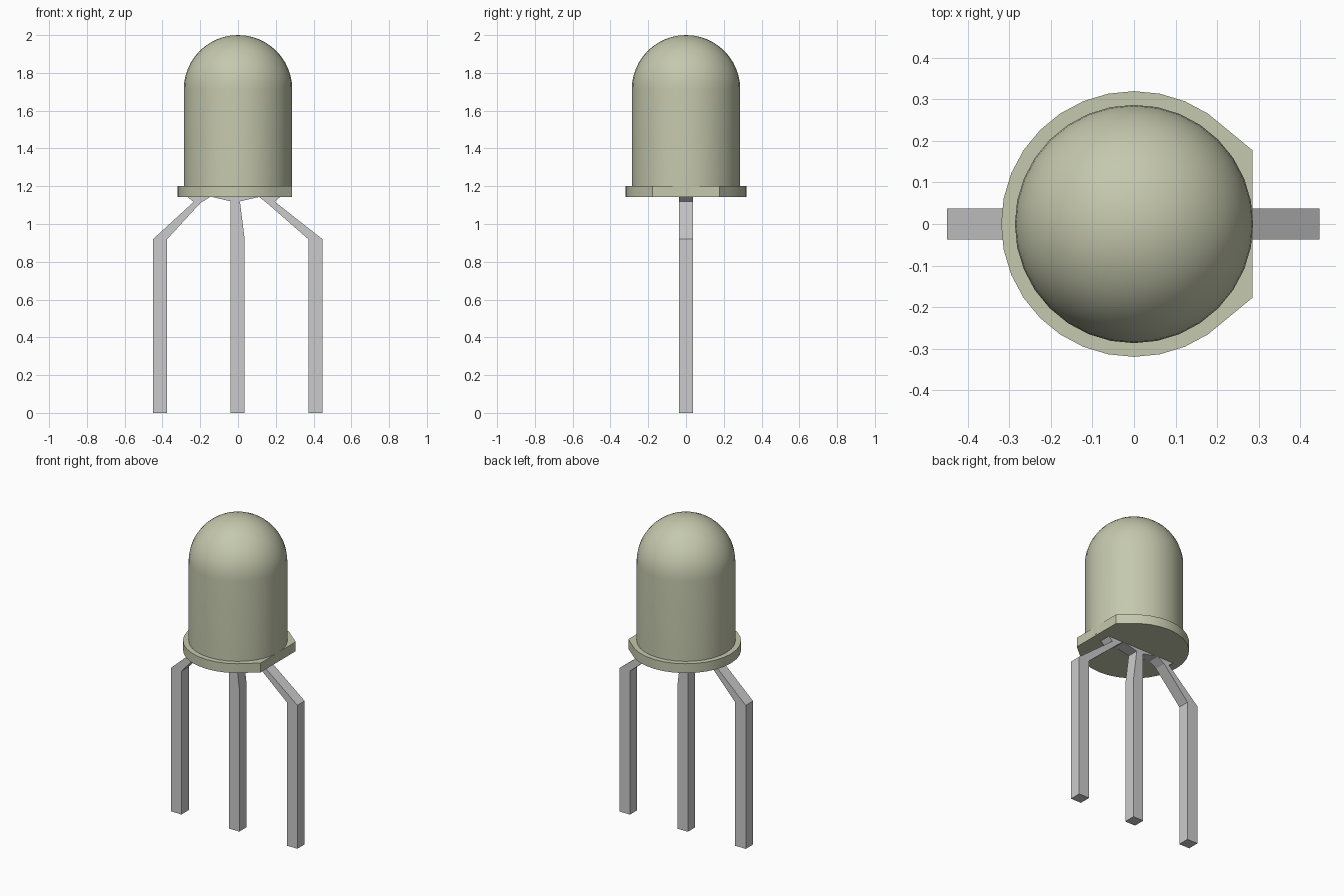
import bpy, bmesh, math

cube = bpy.data.objects.get("Cube")
if cube:
    bpy.data.objects.remove(cube, do_unlink=True)


def material(name, colour):
    mat = bpy.data.materials.new(name)
    mat.use_nodes = True
    mat.diffuse_color = colour
    mat.node_tree.nodes["Principled BSDF"].inputs["Base Color"].default_value = colour
    return mat


LENS = material("milky green plastic", (0.56, 0.58, 0.42, 1))
METAL = material("grey metal", (0.6, 0.6, 0.6, 1))
SIDES = 32


def finish(name, bm, mat, smooth=False):
    bmesh.ops.recalc_face_normals(bm, faces=bm.faces)
    mesh = bpy.data.meshes.new(name)
    bm.to_mesh(mesh)
    bm.free()
    mesh.materials.append(mat)
    obj = bpy.data.objects.new(name, mesh)
    bpy.context.collection.objects.link(obj)
    if smooth:
        bpy.ops.object.select_all(action="DESELECT")
        obj.select_set(True)
        bpy.context.view_layer.objects.active = obj
        bpy.ops.object.shade_smooth_by_angle(angle=math.radians(30))
    return obj


def prism(name, points, direction, mat, smooth=False):
    """Extrude a closed outline along a direction."""
    bm = bmesh.new()
    face = bm.faces.new([bm.verts.new(p) for p in points])
    new = bmesh.ops.extrude_face_region(bm, geom=[face])["geom"]
    verts = [g for g in new if isinstance(g, bmesh.types.BMVert)]
    bmesh.ops.translate(bm, vec=direction, verts=verts)
    return finish(name, bm, mat, smooth)


# Bulb: straight wall with a hemispherical cap, spun around z
RADIUS, SHOULDER, TOP = 0.287, 1.714, 2.0
profile = [(0, 1.15), (RADIUS, 1.15), (RADIUS, SHOULDER)]
STEPS = 12
for i in range(1, STEPS + 1):
    a = math.pi / 2 * i / STEPS
    profile.append((RADIUS * math.cos(a), SHOULDER + (TOP - SHOULDER) * math.sin(a)))
bm = bmesh.new()
verts = [bm.verts.new((r, 0, z)) for r, z in profile]
edges = [bm.edges.new(pair) for pair in zip(verts, verts[1:])]
bmesh.ops.spin(bm, geom=verts + edges, axis=(0, 0, 1), cent=(0, 0, 0),
               angle=2 * math.pi, steps=SIDES)
bmesh.ops.remove_doubles(bm, verts=bm.verts, dist=0.0005)
finish("bulb", bm, LENS, smooth=True)

# Flange: round disc whose +x vertices are pulled onto a flat
outline = []
for i in range(SIDES):
    a = 2 * math.pi * i / SIDES
    x, y = 0.32 * math.cos(a), 0.32 * math.sin(a)
    if x > 0.25:
        if abs(y) < 0.17:
            continue
        x = 0.285
    outline.append((x, y, 1.142))
prism("flange", outline, (0, 0, 0.06), LENS, smooth=True)

# Legs: bent square pins that flare where they meet the flange
HALF = 0.037
legs = {
    "right_leg": [(-0.45, 0), (-0.375, 0), (-0.375, 0.92), (-0.198, 1.112),
                  (-0.145, 1.145), (-0.27, 1.145), (-0.235, 1.117), (-0.45, 0.92)],
    "middle_leg": [(-0.039, 0), (0.035, 0), (0.035, 0.92), (0.01, 1.12),
                   (0.12, 1.145), (-0.145, 1.145), (-0.039, 1.12), (-0.039, 0.92)],
    "left_leg": [(0.372, 0), (0.447, 0), (0.447, 0.92), (0.195, 1.118),
                 (0.225, 1.145), (0.11, 1.145), (0.152, 1.112), (0.372, 0.92)],
}
for name, shape in legs.items():
    prism(name, [(x, -HALF, z) for x, z in shape], (0, 2 * HALF, 0), METAL)
